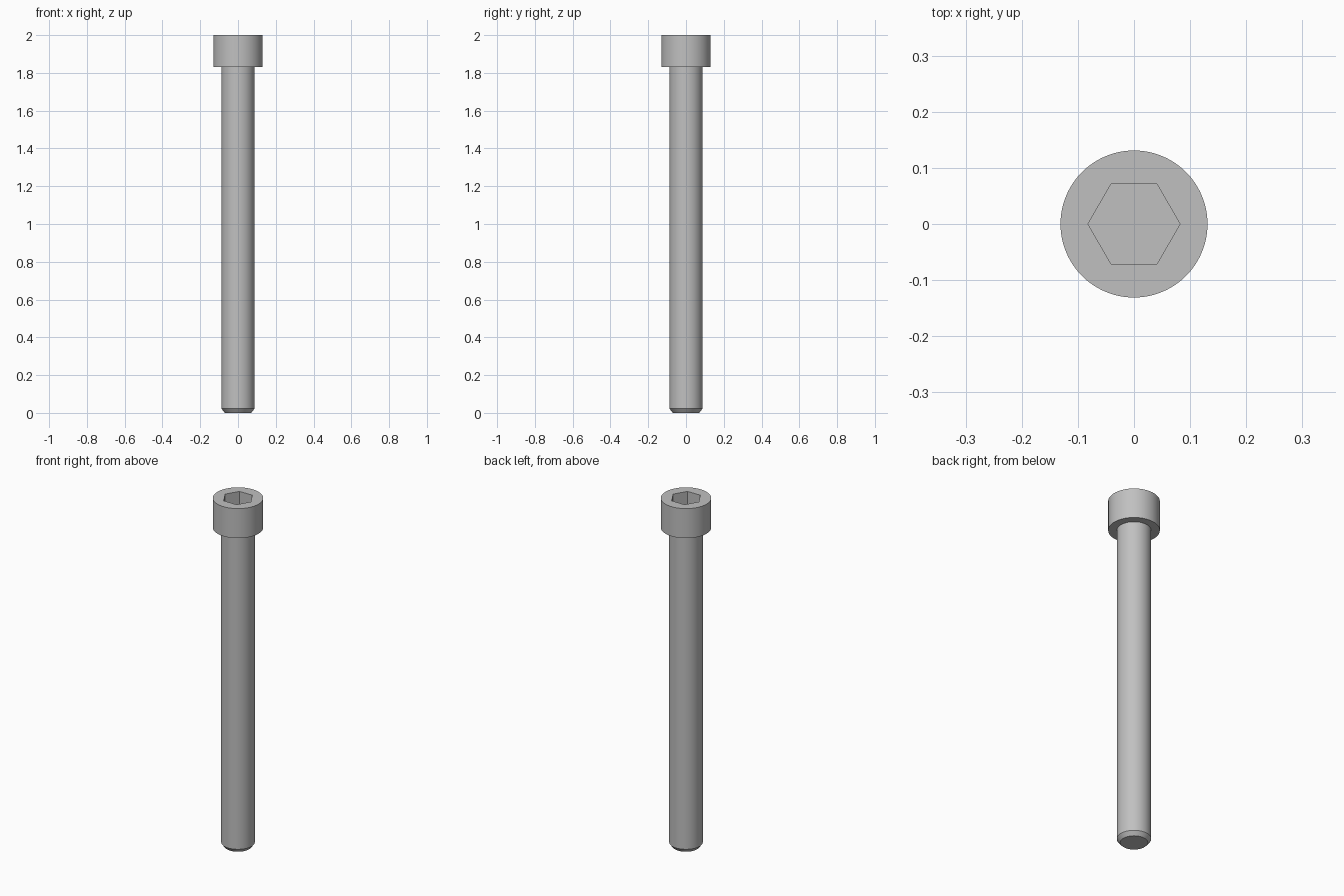
import bpy, bmesh, math
from mathutils import Matrix

old = bpy.data.objects.get("Cube")
if old:
    bpy.data.objects.remove(old, do_unlink=True)

SEGMENTS = 96
HEIGHT = 2.0
HEAD_RADIUS, HEAD_BASE = 0.131, 1.83
SHANK_RADIUS = 0.0875
TIP_RADIUS, CHAMFER = 0.07, 0.022
HEX_RADIUS, SOCKET_DEPTH = 0.082, 0.085

# Plain steel
steel = bpy.data.materials.new("grey_steel")
steel.use_nodes = True
colour = (0.53, 0.53, 0.53, 1)
steel.diffuse_color = colour
steel.node_tree.nodes["Principled BSDF"].inputs["Base Color"].default_value = colour


def make_object(name, bm):
    bmesh.ops.recalc_face_normals(bm, faces=bm.faces)
    mesh = bpy.data.meshes.new(name)
    bm.to_mesh(mesh)
    bm.free()
    mesh.materials.append(steel)
    obj = bpy.data.objects.new(name, mesh)
    bpy.context.collection.objects.link(obj)
    return obj


def turned(name, profile):
    """Closed solid of revolution with flat end caps."""
    bm = bmesh.new()
    rings = []
    for r, z in profile:
        ring = bmesh.ops.create_circle(bm, segments=SEGMENTS, radius=r,
                                       matrix=Matrix.Translation((0, 0, z)))
        rings.append(ring["verts"])
    for low, high in zip(rings, rings[1:]):
        for i in range(SEGMENTS):
            j = (i + 1) % SEGMENTS
            bm.faces.new((low[i], low[j], high[j], high[i]))
    bm.faces.new(rings[0])
    bm.faces.new(rings[-1])
    return make_object(name, bm)


# Shank with chamfered tip, and cylindrical head, turned as one body
screw = turned("socket_head_screw", [
    (TIP_RADIUS, 0),
    (SHANK_RADIUS, CHAMFER),
    (SHANK_RADIUS, HEAD_BASE),
    (HEAD_RADIUS, HEAD_BASE),
    (HEAD_RADIUS, HEIGHT),
])

# Hexagonal socket cutter, corners pointing along x
bm = bmesh.new()
bmesh.ops.create_cone(bm, cap_ends=True, segments=6, radius1=HEX_RADIUS,
                      radius2=HEX_RADIUS, depth=2 * SOCKET_DEPTH,
                      matrix=Matrix.Translation((0, 0, HEIGHT))
                      @ Matrix.Rotation(math.radians(90), 4, "Z"))
corner = max(bm.verts, key=lambda v: abs(v.co.x)).co
if abs(corner.y) > HEX_RADIUS / 4:
    bmesh.ops.rotate(bm, verts=bm.verts, cent=(0, 0, 0),
                     matrix=Matrix.Rotation(math.radians(30), 3, "Z"))
cutter = make_object("socket_cutter", bm)
cutter.hide_render = True

# Cut the socket and tidy up
cut = screw.modifiers.new("socket", "BOOLEAN")
cut.operation = "DIFFERENCE"
cut.solver = "EXACT"
cut.object = cutter
bpy.ops.object.select_all(action="DESELECT")
screw.select_set(True)
bpy.context.view_layer.objects.active = screw
bpy.ops.object.modifier_apply(modifier=cut.name)
bpy.data.objects.remove(cutter, do_unlink=True)

# Smooth round walls, crisp edges
bpy.ops.object.shade_smooth_by_angle(angle=math.radians(30))
